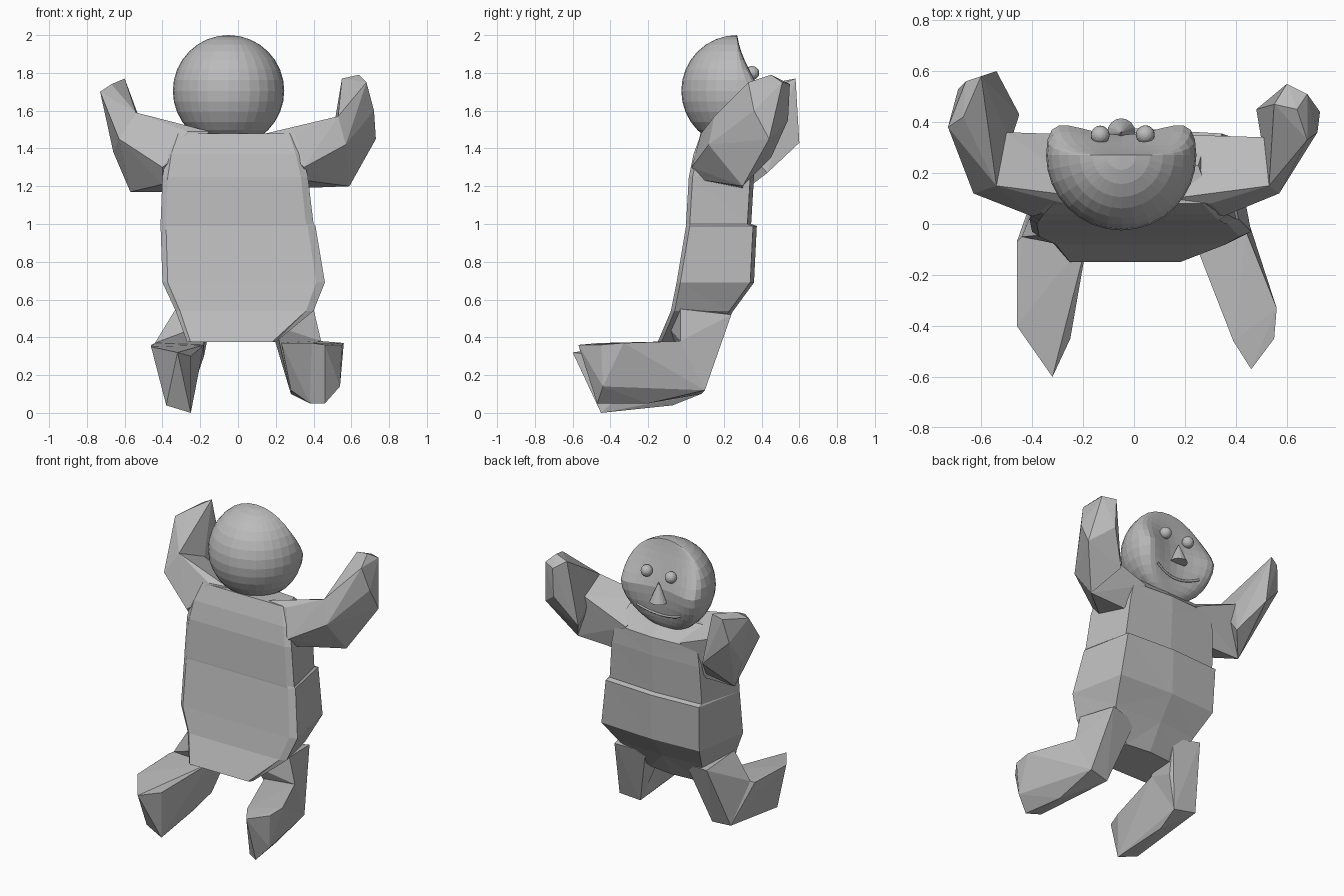
import bpy, bmesh, math
from mathutils import Vector

default_cube = bpy.data.objects.get("Cube")
if default_cube:
    bpy.data.objects.remove(default_cube, do_unlink=True)

# Single plain grey
grey = bpy.data.materials.new("plain_grey")
grey.use_nodes = True
colour = (0.5, 0.5, 0.5, 1)
grey.diffuse_color = colour
for node in grey.node_tree.nodes:
    if node.type == "BSDF_PRINCIPLED":
        node.inputs["Base Color"].default_value = colour


def finish(bm, name):
    """Turn a bmesh into a flat shaded grey object."""
    bmesh.ops.recalc_face_normals(bm, faces=bm.faces)
    mesh = bpy.data.meshes.new(name)
    bm.to_mesh(mesh)
    bm.free()
    mesh.materials.append(grey)
    obj = bpy.data.objects.new(name, mesh)
    bpy.context.scene.collection.objects.link(obj)
    return obj


def hull_part(name, points):
    """Faceted chunk wrapped around a few corner points."""
    bm = bmesh.new()
    for point in points:
        bm.verts.new(point)
    bmesh.ops.convex_hull(bm, input=bm.verts)
    unused = [v for v in bm.verts if not v.link_faces]
    bmesh.ops.delete(bm, geom=unused, context="VERTS")
    return finish(bm, name)


def torso_ring(bm, z, left, right, back, front):
    """Box-like section, narrower in front, with a slight front ridge."""
    outline = [(left, back + .02), (left * .93, back), (right * .9, back),
               (right, back + .02), (right * .84, front - .02), (0, front),
               (left * .84, front - .02)]
    return [bm.verts.new((x, y, z)) for x, y in outline]


# Torso: stacked sections with an overhanging belly
sections = [
    (.375, -.27, .2, -.15, .15),
    (.54, -.33, .4, -.08, .25),
    (.69, -.4, .46, -.05, .36),
    (.99, -.41, .41, 0, .375),
    (1.0, -.41, .4, 0, .345),
    (1.25, -.4, .37, .015, .36),
    (1.37, -.38, .34, .04, .36),
    (1.48, -.34, .3, .08, .25),
]
bm = bmesh.new()
rings = [torso_ring(bm, *section) for section in sections]
for low, high in zip(rings, rings[1:]):
    count = len(low)
    for i in range(count):
        j = (i + 1) % count
        bm.faces.new((low[i], low[j], high[j], high[i]))
bm.faces.new(rings[0])
bm.faces.new(rings[-1])
bmesh.ops.triangulate(bm, faces=bm.faces)
finish(bm, "torso")

# Arms: the elbow corners are shared by the upper arm and the forearm
left_elbow = [(.53, .15, 1.57), (.57, .12, 1.42), (.59, .3, 1.2), (.52, .34, 1.5)]
left_shoulder = [(.15, .1, 1.48), (.3, .08, 1.48), (.35, .03, 1.3),
                 (.36, .1, 1.23), (.33, .3, 1.19), (.2, .35, 1.38)]
left_hand = [(.68, .33, 1.75), (.64, .45, 1.79), (.55, .47, 1.77), (.72, .36, 1.6),
             (.73, .44, 1.45), (.6, .55, 1.74), (.68, .51, 1.75), (.6, .54, 1.55),
             (.48, .45, 1.35)]
right_elbow = [(-.54, .15, 1.59), (-.63, .12, 1.45), (-.57, .3, 1.17), (-.5, .36, 1.5)]
right_shoulder = [(-.15, .1, 1.49), (-.27, .08, 1.49), (-.4, .03, 1.3),
                  (-.4, .1, 1.21), (-.36, .3, 1.17), (-.2, .35, 1.38)]
right_hand = [(-.73, .38, 1.7), (-.67, .42, 1.74), (-.69, .53, 1.58), (-.66, .35, 1.38),
              (-.6, .58, 1.77), (-.66, .56, 1.74), (-.54, .6, 1.43), (-.45, .43, 1.27)]
for side, shoulder, elbow, hand in (("left", left_shoulder, left_elbow, left_hand),
                                    ("right", right_shoulder, right_elbow, right_hand)):
    hull_part(side + "_upper_arm", shoulder + elbow)
    hull_part(side + "_forearm", elbow + hand)

# Legs: kneeling, with the shins stretched out behind
left_knee = [(.42, .1, .12), (.28, .08, .1), (.44, -.03, .38), (.23, -.05, .37), (.24, .11, .3)]
left_hip = [(.4, -.03, .55), (.36, .24, .52), (.16, .2, .5), (.2, -.1, .46), (.3, -.06, .57)]
left_foot = [(.56, -.33, .37), (.55, -.45, .36), (.46, -.57, .36), (.39, -.46, .37),
             (.54, -.44, .14), (.46, -.47, .05), (.38, -.42, .05), (.28, -.12, .12),
             (.31, -.18, .37), (.42, -.2, .05)]
right_knee = [(-.4, .1, .12), (-.25, .08, .1), (-.44, -.05, .37), (-.18, -.05, .36),
              (-.18, .12, .3)]
right_hip = [(-.33, -.04, .55), (-.32, .24, .52), (-.14, .2, .5), (-.2, -.1, .46)]
right_foot = [(-.46, -.07, .36), (-.46, -.4, .35), (-.32, -.6, .32), (-.25, -.45, .3),
              (-.25, -.23, .34), (-.38, -.42, .04), (-.25, -.45, 0), (-.27, -.07, .04)]
for side, hip, knee, foot in (("left", left_hip, left_knee, left_foot),
                              ("right", right_hip, right_knee, right_foot)):
    hull_part(side + "_thigh", hip + knee)
    hull_part(side + "_shin_and_foot", knee[:4] + foot)

# Head: round at the back, with a vertical hollow down a face that leans back
head_centre = Vector((-.05, .27, 1.705))
head_radius = .295


def head_point(direction):
    u, v, w = direction
    if v > 0:
        hollow = .29 * math.sqrt(max(0, 1 - u * u))
        depth = v * (.37 - hollow) * (1 - .9 * max(w, 0))
    else:
        depth = v * head_radius
    return head_centre + Vector((u * head_radius, depth, w * head_radius))


def face_point(u, w):
    return head_point((u, math.sqrt(max(0, 1 - u * u - w * w)), w))


bm = bmesh.new()
bmesh.ops.create_uvsphere(bm, u_segments=32, v_segments=16, radius=1)
for vert in bm.verts:
    vert.co = head_point(vert.co)
finish(bm, "head")

# Eyes
for name, u in (("left_eye", .32), ("right_eye", -.28)):
    bm = bmesh.new()
    bmesh.ops.create_uvsphere(bm, u_segments=16, v_segments=10, radius=.037)
    bmesh.ops.translate(bm, verts=bm.verts, vec=face_point(u, .32) + Vector((0, .02, 0)))
    finish(bm, name)

# Nose: upright cone with its base facing down
bm = bmesh.new()
bmesh.ops.create_cone(bm, cap_ends=True, segments=16, radius1=.055, radius2=0, depth=.13)
bmesh.ops.translate(bm, verts=bm.verts, vec=face_point(0, -.06) + Vector((0, .01, 0)))
finish(bm, "nose")

# Mouth: thin smiling line along the face
steps = 12
curve = bpy.data.curves.new("mouth", "CURVE")
curve.dimensions = "3D"
curve.bevel_depth = .008
curve.bevel_resolution = 1
curve.use_fill_caps = True
line = curve.splines.new("POLY")
line.points.add(steps)
for i, point in enumerate(line.points):
    t = 2 * i / steps - 1
    point.co = (*face_point(t * .55, -.62 + .14 * t * t), 1)
curve.materials.append(grey)
bpy.context.scene.collection.objects.link(bpy.data.objects.new("mouth", curve))
